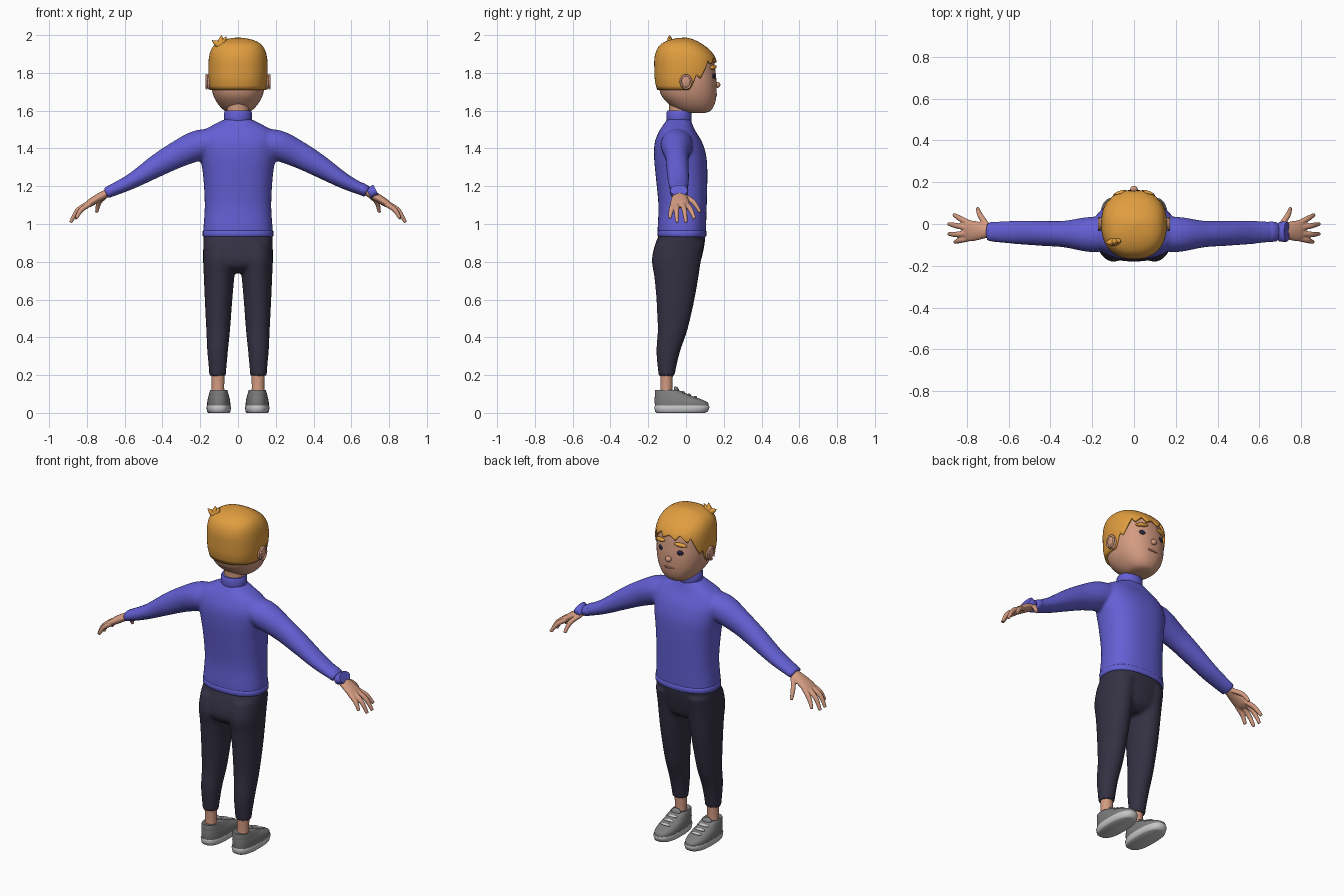
import bpy, bmesh, math
from mathutils import Vector, Euler

if "Cube" in bpy.data.objects:
    bpy.data.objects.remove(bpy.data.objects["Cube"])


def material(name, rgb):
    m = bpy.data.materials.new(name)
    m.diffuse_color = (*rgb, 1)
    m.use_nodes = True
    m.node_tree.nodes["Principled BSDF"].inputs["Base Color"].default_value = m.diffuse_color
    return m


SKIN = material("skin", (0.66, 0.33, 0.22))
HAIR = material("ginger hair", (0.75, 0.34, 0.05))
BLUE = material("blue sweater", (0.125, 0.115, 0.66))
NAVY = material("dark trousers", (0.034, 0.031, 0.056))
GREY = material("grey shoe", (0.21, 0.21, 0.21))
PALE = material("pale sole", (0.58, 0.58, 0.58))
EYE = material("dark eye", (0.02, 0.018, 0.05))
LIP = material("lip", (0.30, 0.12, 0.08))


def finish(name, bm, mat, angle=50):
    bmesh.ops.recalc_face_normals(bm, faces=bm.faces)
    me = bpy.data.meshes.new(name)
    bm.to_mesh(me)
    bm.free()
    ob = bpy.data.objects.new(name, me)
    bpy.context.collection.objects.link(ob)
    me.materials.append(mat)
    bpy.ops.object.select_all(action='DESELECT')
    ob.select_set(True)
    bpy.context.view_layer.objects.active = ob
    bpy.ops.object.shade_smooth_by_angle(angle=math.radians(angle))
    return ob


def blend(rows, steps):
    """Catmull-Rom interpolation of rows of numbers."""
    out = []
    for i in range(len(rows) - 1):
        p = [rows[max(0, min(len(rows) - 1, i + k))] for k in (-1, 0, 1, 2)]
        for s in range(steps):
            t = s / steps
            out.append([b + 0.5 * t * (c - a + t * (2 * a - 5 * b + 4 * c - d + t * (3 * (b - c) + d - a)))
                        for a, b, c, d in zip(*p)])
    return out + [list(rows[-1])]


def se(v, power):
    return math.copysign(abs(v) ** (2 / power), v)


def add_loft(bm, rows, power=2, sides=32, level=False, steps=4):
    """Rows are (x, y, z, radius a, radius b); level rings stay horizontal."""
    rows = blend(rows, steps) if steps > 1 else rows
    pts = [Vector(r[:3]) for r in rows]
    rings = []
    for i, r in enumerate(rows):
        a, b = Vector((1, 0, 0)), Vector((0, 1, 0))
        if not level:
            t = (pts[min(i + 1, len(pts) - 1)] - pts[max(i - 1, 0)]).normalized()
            a = (b - t * t.dot(b)).normalized()
            b = t.cross(a)
        ring = []
        for k in range(sides):
            w = 2 * math.pi * k / sides
            ring.append(bm.verts.new(pts[i] + a * r[3] * se(math.cos(w), power) + b * r[4] * se(math.sin(w), power)))
        rings.append(ring)
    for p, q in zip(rings, rings[1:]):
        for k in range(sides):
            n = (k + 1) % sides
            bm.faces.new((p[k], p[n], q[n], q[k]))
    bm.faces.new(rings[0])
    bm.faces.new(rings[-1])


def upright(rows, cx=0):
    """(z, half width, back y, front y) to loft rows."""
    return [(cx, (y0 + y1) / 2, z, rx, (y1 - y0) / 2) for z, rx, y0, y1 in rows]


def loft(name, rows, mat, **kw):
    bm = bmesh.new()
    add_loft(bm, rows, **kw)
    return finish(name, bm, mat)


def fuse(name, bm, mat, voxel, smooth):
    """Merge overlapping lofts into one smooth skin."""
    ob = finish(name + "_raw", bm, mat)
    rm = ob.modifiers.new("merge", 'REMESH')
    rm.mode, rm.voxel_size = 'VOXEL', voxel
    sm = ob.modifiers.new("relax", 'SMOOTH')
    sm.factor, sm.iterations = 0.5, smooth
    me = bpy.data.meshes.new_from_object(ob.evaluated_get(bpy.context.evaluated_depsgraph_get()))
    bpy.data.objects.remove(ob)
    b2 = bmesh.new()
    b2.from_mesh(me)
    for f in b2.faces:
        f.material_index = 0
    return finish(name, b2, mat, 70)


def blob(name, loc, size, mat, rot=(0, 0, 0)):
    bm = bmesh.new()
    bmesh.ops.create_uvsphere(bm, u_segments=20, v_segments=12, radius=1)
    e = Euler(rot).to_matrix()
    for v in bm.verts:
        v.co = Vector(loc) + e @ Vector([c * s for c, s in zip(v.co, size)])
    return finish(name, bm, mat)


# Sweater: torso and sleeves fused, then collar, hem and cuffs
ARM = [(.08, -.05, 1.435, .07, .06), (.2, -.05, 1.42, .085, .08), (.33, -.048, 1.363, .064, .07),
       (.434, -.045, 1.305, .06, .059), (.566, -.04, 1.225, .056, .041)]
CUFF = {1: (.675, -.037, 1.175), -1: (.70, -.037, 1.163)}
bm = bmesh.new()
add_loft(bm, upright([(.935, .184, -.148, .105), (.98, .183, -.15, .106), (1.1, .176, -.146, .11),
                      (1.25, .184, -.16, .113), (1.35, .198, -.169, .109), (1.43, .205, -.166, .087),
                      (1.49, .185, -.143, .052), (1.525, .13, -.12, .035), (1.555, .07, -.10, .025)]),
         power=2.4, level=True, sides=48)
for s in (-1, 1):
    end = (*CUFF[s], .046, .03)
    add_loft(bm, [(s * r[0], *r[1:]) for r in ARM + [(abs(end[0]), *end[1:])]])
fuse("sweater", bm, BLUE, .0095, 5)
loft("collar", upright([(1.54, .070, -.101, .027), (1.548, .073, -.104, .03), (1.59, .073, -.104, .03),
                        (1.60, .068, -.099, .025)]), BLUE, level=True, steps=1)
loft("hem", upright([(.932, .182, -.146, .104), (.938, .187, -.151, .109), (.962, .187, -.152, .109),
                     (.967, .182, -.147, .104)]), BLUE, level=True, steps=1, power=2.4, sides=48)
for s in (-1, 1):
    c = Vector(CUFF[s])
    d = Vector((s * .9, 0, -.45))
    loft("cuff", [(*(c - d * .035), .046, .031), (*(c - d * .03), .049, .033), (*(c + d * .004), .047, .031),
                  (*(c + d * .008), .043, .027)], BLUE, steps=1)

# Trousers
bm = bmesh.new()
add_loft(bm, upright([(.74, .06, -.12, .03), (.77, .13, -.165, .065), (.81, .175, -.18, .08),
                      (.88, .184, -.167, .096), (.945, .182, -.143, .104)]), level=True, power=2.4, sides=48)
for s in (-1, 1):
    leg = [(.195, .108, .044, -.145, -.06), (.24, .108, .047, -.15, -.052), (.33, .108, .055, -.157, -.03),
           (.44, .105, .063, -.15, .008), (.6, .103, .073, -.157, .045), (.72, .1, .081, -.168, .066),
           (.81, .097, .088, -.181, .08), (.9, .094, .09, -.16, .098)]
    add_loft(bm, [(s * cx, (a + b) / 2, z, rx, (b - a) / 2) for z, cx, rx, a, b in leg], level=True)
fuse("trousers", bm, NAVY, .0095, 5)

# Hands: palm, four fingers and a thumb
FINGERS = [((.785, -.068, 1.105), (.83, -.078, 1.075), (.857, -.086, 1.03)),
           ((.79, -.045, 1.11), (.85, -.05, 1.07), (.886, -.047, 1.008)),
           ((.79, -.02, 1.11), (.85, -.008, 1.07), (.886, .0, 1.008)),
           ((.785, .003, 1.105), (.83, .025, 1.075), (.862, .045, 1.028)),
           ((.70, -.01, 1.15), (.735, .04, 1.115), (.748, .075, 1.062))]
for s in (-1, 1):
    bm = bmesh.new()
    add_loft(bm, [(s * x, y, z, a, b) for x, y, z, a, b in
                  ((.64, -.037, 1.19, .026, .02), (.69, -.036, 1.165, .028, .021), (.74, -.033, 1.138, .043, .022),
                   (.785, -.033, 1.11, .05, .02), (.81, -.033, 1.095, .043, .013))])
    for f in FINGERS:
        add_loft(bm, [(s * p[0], p[1], p[2], r, r) for p, r in zip(f, (.014, .0135, .009))], sides=14)
    fuse("hand", bm, SKIN, .0042, 3)

# Ankles and shoes
for s in (-1, 1):
    cx = s * .102
    loft("ankle", upright([(.06, .036, -.14, -.07), (.14, .033, -.135, -.072), (.23, .036, -.138, -.068)], s * .106),
         SKIN, level=True)
    loft("shoe_sole", upright([(0, .055, -.155, .10), (.006, .062, -.163, .115), (.03, .065, -.168, .125),
                               (.038, .062, -.165, .122)], cx), PALE, level=True, power=2.5, steps=1, sides=40)
    loft("shoe_upper", upright([(.03, .061, -.163, .12), (.055, .061, -.166, .115), (.075, .058, -.166, .073),
                                (.09, .054, -.165, .03), (.105, .05, -.165, -.003), (.122, .044, -.162, -.045),
                                (.118, .036, -.15, -.055)], cx), GREY, level=True, power=2.4, sides=40)
    blob("shoe_tongue", (cx, -.05, .122), (.03, .012, .02), GREY, (.5, 0, 0))
    for y, z in ((-.015, .109), (.018, .096), (.05, .084)):
        blob("shoe_lace", (cx, y, z), (.036, .009, .006), PALE, (-.4, 0, 0))

# Head and neck
loft("neck", upright([(1.55, .06, -.09, .02), (1.63, .06, -.09, .03), (1.68, .07, -.10, .04)]), SKIN, level=True)
loft("head", upright([(1.588, .03, .03, .10), (1.598, .068, -.035, .128), (1.63, .102, -.085, .15),
                      (1.68, .13, -.13, .161), (1.74, .144, -.146, .162), (1.8, .146, -.152, .157),
                      (1.88, .142, -.15, .143), (1.93, .12, -.125, .1), (1.96, .07, -.08, .04)]),
     SKIN, level=True, power=2.3, sides=48)
blob("nose", (0, .166, 1.737), (.018, .016, .016), SKIN)
blob("mouth", (0, .158, 1.685), (.034, .007, .007), LIP)
for s in (-1, 1):
    blob("eye", (s * .063, .145, 1.782), (.019, .009, .015), EYE, (0, 0, -s * .3))
    blob("eyebrow", (s * .066, .145, 1.83), (.037, .014, .011), HAIR, (0, s * .12, -s * .33))
    blob("ear", (s * .154, .0, 1.752), (.018, .033, .041), SKIN, (0, s * .1, 0))
    rim = [(s * .167, .028 * math.cos(w), 1.753 + .035 * math.sin(w), .007, .007)
           for w in [math.radians(a) for a in range(-100, 221, 20)]]
    bm = bmesh.new()
    for x, y, z, r, _ in rim:
        bmesh.ops.create_icosphere(bm, subdivisions=2, radius=r)
        for v in bm.verts[-42:]:
            v.co += Vector((x, y, z))
    fuse("ear_rim", bm, SKIN, .003, 2)

# Hair cap: columns rise from a jagged hairline to the crown
SHAPE = blend([(1.71, .147, -.153, .16), (1.76, .155, -.165, .166), (1.83, .157, -.168, .167),
               (1.88, .154, -.167, .156), (1.92, .144, -.156, .128), (1.95, .124, -.135, .09),
               (1.97, .092, -.1, .055), (1.982, .05, -.06, .025), (1.987, .004, -.01, 0)], 6)
LINE = [(0, 1.875), (12, 1.855), (20, 1.885), (38, 1.845), (45, 1.87), (58, 1.81), (66, 1.77),
        (74, 1.79), (80, 1.74), (86, 1.71), (181, 1.71)]


def sample(table, v):
    for p, q in zip(table, table[1:]):
        if v <= q[0]:
            t = max(0, (v - p[0]) / (q[0] - p[0]))
            return [a + (b - a) * t for a, b in zip(p, q)]
    return table[-1]


bm = bmesh.new()
N, M = 120, 20
cols = []
for k in range(N):
    deg = 360 * k / N
    low = sample(LINE, min(deg, 360 - deg))[1]
    col = []
    for j in range(M + 1):
        z = low + (1.987 - low) * math.sin(j / M * math.pi / 2)
        _, rx, y0, y1 = sample(SHAPE, z)
        w = math.radians(deg)
        col.append(bm.verts.new((rx * se(math.sin(w), 2.3), (y0 + y1) / 2 + (y1 - y0) / 2 * se(math.cos(w), 2.3), z)))
    cols.append(col)
for k in range(N):
    p, q = cols[k], cols[(k + 1) % N]
    for j in range(M):
        bm.faces.new((p[j], q[j], q[j + 1], p[j + 1]))
bm.faces.new([c[-1] for c in cols])
hair = finish("hair", bm, HAIR)
so = hair.modifiers.new("thickness", 'SOLIDIFY')
so.thickness, so.offset = .014, -1

# Cowlick spikes
for tip in ((-.138, -.09, 1.972), (-.088, -.088, 2.0), (-.062, -.08, 1.992)):
    base, t = Vector((-.092, -.085, 1.945)), Vector(tip)
    loft("cowlick", [(*base, .022, .024), (*base.lerp(t, .5), .015, .016), (*t, .001, .001)], HAIR, sides=10)
